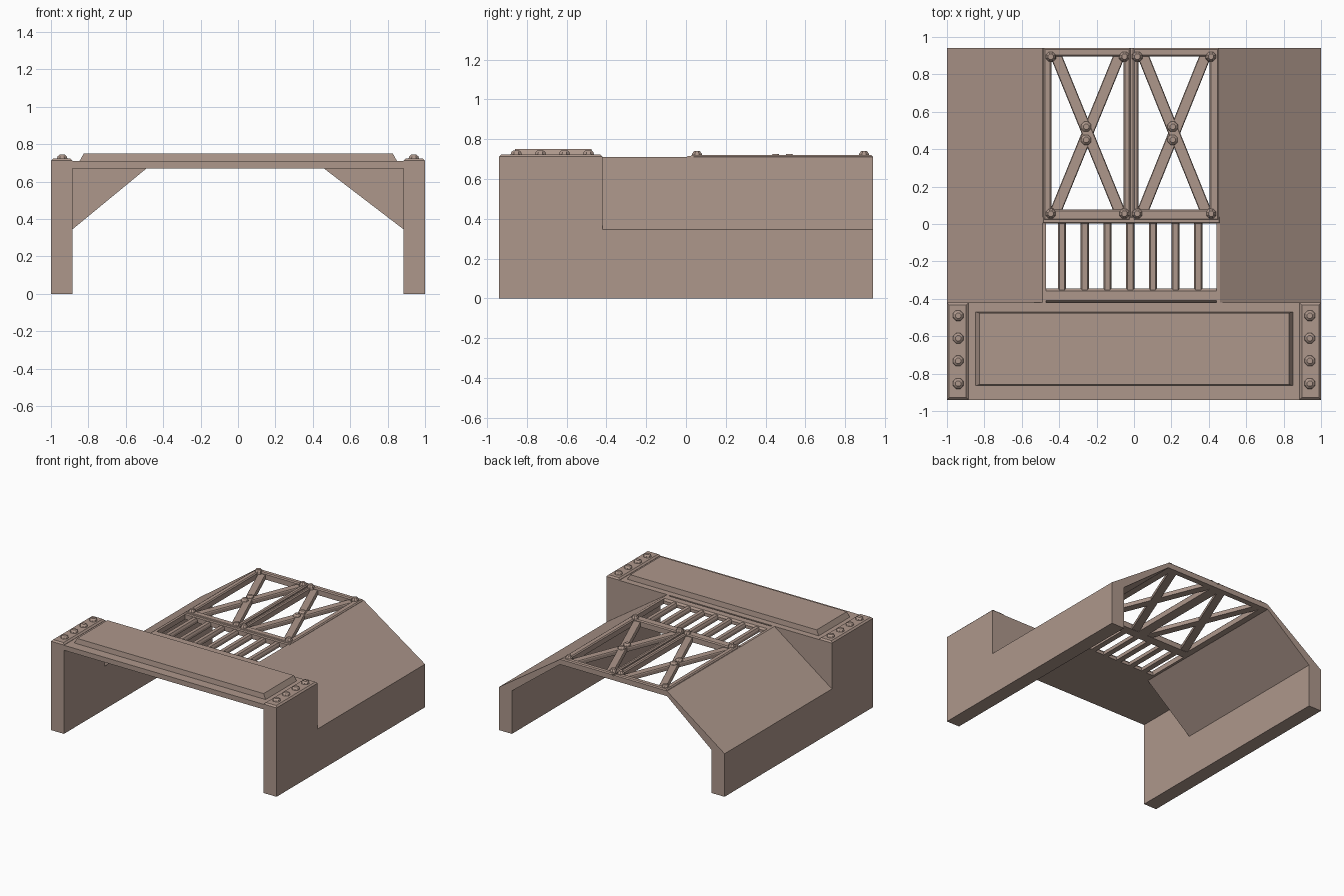
import bpy, bmesh, math
from mathutils import Matrix, Vector

if "Cube" in bpy.data.objects:
    bpy.data.objects.remove(bpy.data.objects["Cube"])

mat = bpy.data.materials.new("dusty brown")
mat.diffuse_color = (0.42, 0.31, 0.26, 1)
mat.use_nodes = True
mat.node_tree.nodes["Principled BSDF"].inputs["Base Color"].default_value = mat.diffuse_color


def finish(name, bm):
    bmesh.ops.recalc_face_normals(bm, faces=bm.faces)
    me = bpy.data.meshes.new(name)
    bm.to_mesh(me)
    bm.free()
    me.materials.append(mat)
    ob = bpy.data.objects.new(name, me)
    bpy.context.collection.objects.link(ob)
    return ob


def extrude_y(name, pts, y0, y1):
    """Extrude an x-z profile from y0 to y1."""
    bm = bmesh.new()
    f = bm.faces.new([bm.verts.new((x, y0, z)) for x, z in pts])
    r = bmesh.ops.extrude_face_region(bm, geom=[f])
    vs = [v for v in r["geom"] if isinstance(v, bmesh.types.BMVert)]
    bmesh.ops.translate(bm, verts=vs, vec=(0, y1 - y0, 0))
    return finish(name, bm)


def add_block(bm, x0, x1, y0, y1, z0, z1, cx=0, cy=0, ch=None):
    """Box whose top is drawn in by cx, cy over the top ch of its height."""
    ch = (z1 - z0) if ch is None else ch
    rings = [(z0, 0, 0), (z1, cx, cy)]
    if ch < z1 - z0:
        rings.insert(1, (z1 - ch, 0, 0))
    loops = [[bm.verts.new(p) for p in ((x0 + a, y0 + b, z), (x1 - a, y0 + b, z),
                                       (x1 - a, y1 - b, z), (x0 + a, y1 - b, z))]
             for z, a, b in rings]
    bm.faces.new(loops[0])
    bm.faces.new(loops[-1])
    for lo, hi in zip(loops, loops[1:]):
        for i in range(4):
            j = (i + 1) % 4
            bm.faces.new((lo[i], lo[j], hi[j], hi[i]))


def block(name, *args):
    bm = bmesh.new()
    add_block(bm, *args)
    return finish(name, bm)


def rivets(name, places, z, h, r=0.031):
    """Low-poly domed rivet heads."""
    bm = bmesh.new()
    for x, y in places:
        rings = [[bm.verts.new((x + r * k * math.cos(math.pi * (i + .5) / 4),
                                y + r * k * math.sin(math.pi * (i + .5) / 4), z + h * t))
                  for i in range(8)] for k, t in ((1, 0), (0.85, 0.6), (0.5, 1))]
        bm.faces.new(rings[0])
        bm.faces.new(rings[-1])
        for lo, hi in zip(rings, rings[1:]):
            for i in range(8):
                j = (i + 1) % 8
                bm.faces.new((lo[i], lo[j], hi[j], hi[i]))
    return finish(name, bm)


YF, YM, YB = -0.94, -0.42, 0.94      # front, step and back
XL, XR = -0.49, 0.46                 # edges of the flat rear roof

# Front portal with its raised panel
extrude_y("front_portal", [(-1, 0), (-.885, 0), (-.885, .67), (.885, .67), (.885, 0),
                           (1, 0), (1, .71), (-1, .71)], YF, YM)
block("raised_panel", -.85, .853, -.865, -.47, .705, .75, .025, .006)

# Riveted end plates
for side, s in (("left", -1), ("right", 1)):
    xs = sorted((s * .885, s))
    block(side + "_end_plate", *xs, YF, YM, .70, .724, .012, .012, .012)
    rivets(side + "_plate_rivets", [(s * .94, -.49 - .121 * i) for i in range(4)], .722, .022)

# Rear side walls with sloping shoulders, and thin closing webs at the step
for side, s, xe in (("left", -1, XL), ("right", 1, XR)):
    xi = xe - s * .02
    extrude_y(side + "_rear_shell", [(s, 0), (s * .885, 0), (s * .885, .345), (xe, .67),
                                     (xi, .67), (xi, .71), (xe, .71), (s, .345)], YM, YB)
    extrude_y(side + "_closing_web", [(s, .345), (s * .885, .345), (xe, .67), (xe, .71),
                                      (s, .71)], YM - .006, YM)

# Grille: surrounding plates and bars
block("grille_front_plate", XL, XR, YM, -.345, .67, .71, 0, .012, .015)
bm = bmesh.new()
for i in range(7):
    x = -.385 + .1215 * i
    add_block(bm, x - .022, x + .022, -.36, .02, .67, .705, .008, 0, .015)
finish("grille_bars", bm)
block("grille_back_beam", XL, XR, .003, .04, .67, .716, .005, .006, .008)

# Two cross-braced frames
for side, x0, x1, ox0, ox1 in (("left", -.485, -.02, -.44, -.056),
                               ("right", -.005, .455, .025, .405)):
    oy0, oy1 = .077, .895
    bm = bmesh.new()
    for a, b, c, d in ((x0, ox0, .02, YB), (ox1, x1, .02, YB),
                       (x0, x1, .02, oy0), (x0, x1, oy1, YB)):
        add_block(bm, a, b, c, d, .67, .72, .008, .008, .008)
    finish(side + "_frame", bm)
    cx, cy = (ox0 + ox1) / 2, (oy0 + oy1) / 2
    w, h = ox1 - ox0, oy1 - oy0
    bm = bmesh.new()
    for s in (-1, 1):
        n = len(bm.verts)
        half = math.hypot(w - .05, h) / 2 + .015
        add_block(bm, -.03, .03, -half, half, .672, .706 + .001 * s, .004, 0, .006)
        bm.verts.ensure_lookup_table()
        rot = Matrix.Rotation(s * math.atan2(w - .05, h), 4, 'Z')
        bmesh.ops.transform(bm, matrix=Matrix.Translation((cx, cy, 0)) @ rot, verts=bm.verts[n:])
    finish(side + "_cross_brace", bm)
    # Corner and centre rivets
    rivets(side + "_corner_rivets", [(x, y) for x in (cx - .197, cx + .197)
                                     for y in (.055, .895)], .705, .036)
    rivets(side + "_centre_rivets", [(cx - .008, .45), (cx - .008, .52)], .70, .026)

# Filler strip between the two frames
block("centre_strip", -.03, .005, .02, YB, .67, .705)
